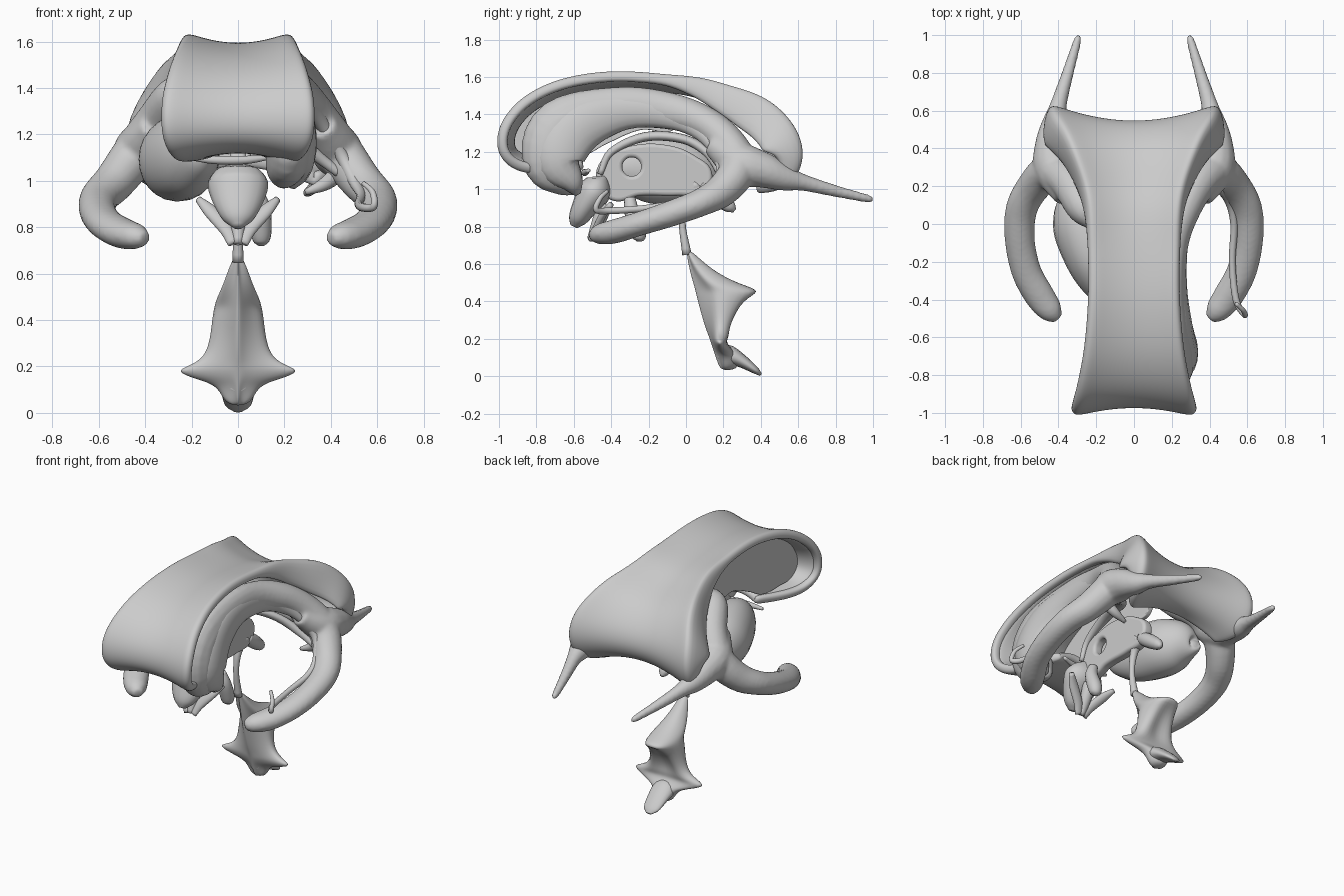
import bpy, bmesh, math
from mathutils import Vector

cube = bpy.data.objects.get("Cube")
if cube:
    bpy.data.objects.remove(cube, do_unlink=True)

grey = bpy.data.materials.new("soft grey")
grey.use_nodes = True
colour = (0.6, 0.6, 0.6, 1)
grey.diffuse_color = colour
grey.node_tree.nodes["Principled BSDF"].inputs["Base Color"].default_value = colour


def spline(rows, steps=5):
    """Smooth curve through rows of numbers."""
    rows = [Vector(r) for r in rows]
    padded = [rows[0] * 2 - rows[1]] + rows + [rows[-1] * 2 - rows[-2]]
    out = []
    for a, b, c, d in zip(padded, padded[1:], padded[2:], padded[3:]):
        for i in range(steps):
            t = i / steps
            out.append(b + (c - a) * (t / 2) + (a * 2 - b * 5 + c * 4 - d) * (t * t / 2)
                       + (b * 3 - a - c * 3 + d) * (t ** 3 / 2))
    return out + [rows[-1]]


def bridge(bm, rings):
    """Skin closed rings and cap both ends."""
    for lower, upper in zip(rings, rings[1:]):
        for i in range(len(lower)):
            j = (i + 1) % len(lower)
            bm.faces.new((lower[i], lower[j], upper[j], upper[i]))
    bm.faces.new(list(reversed(rings[0])))
    bm.faces.new(rings[-1])


def add_tube(bm, rows, ref=(1, 0, 0), sides=16, flip=1):
    """Elliptical tube; each row is x, y, z, radius along ref, other radius."""
    rows = spline([(r[0] * flip, *r[1:], *([r[3]] if len(r) == 4 else [])) for r in rows])
    centres = [Vector(r[:3]) for r in rows]
    rings = []
    for i, c in enumerate(centres):
        tangent = (centres[min(i + 1, len(rows) - 1)] - centres[max(i - 1, 0)]).normalized()
        side = Vector(ref)
        side = (side - tangent * side.dot(tangent)).normalized()
        other = tangent.cross(side)
        ra, rb = max(rows[i][3], 0.004), max(rows[i][4], 0.004)
        rings.append([bm.verts.new(c + side * ra * math.cos(a) + other * rb * math.sin(a))
                      for a in (math.tau * k / sides for k in range(sides))])
    bridge(bm, rings)


def finish(name, bm):
    bmesh.ops.recalc_face_normals(bm, faces=bm.faces)
    mesh = bpy.data.meshes.new(name)
    bm.to_mesh(mesh)
    bm.free()
    mesh.materials.append(grey)
    mesh.shade_smooth()
    obj = bpy.data.objects.new(name, mesh)
    bpy.context.collection.objects.link(obj)
    return obj


def tube(name, rows, **options):
    bm = bmesh.new()
    add_tube(bm, rows, **options)
    return finish(name, bm)


def subdivide(obj):
    obj.modifiers.new("round", "SUBSURF").levels = 2
    obj.modifiers["round"].render_levels = 2


def plate(name, loops, x, extrude, bevel):
    """Upright flat plate from closed y, z outlines; later outlines are holes."""
    curve = bpy.data.curves.new(name, "CURVE")
    curve.dimensions = "2D"
    curve.fill_mode = "BOTH"
    curve.extrude = extrude
    curve.bevel_depth = bevel
    for loop in loops:
        path = curve.splines.new("BEZIER")
        path.bezier_points.add(len(loop) - 1)
        path.use_cyclic_u = True
        for point, (y, z) in zip(path.bezier_points, loop):
            point.co = (y, z, 0)
            point.handle_left_type = point.handle_right_type = "AUTO"
    curve.materials.append(grey)
    obj = bpy.data.objects.new(name, curve)
    obj.location.x = x
    obj.rotation_euler = (math.pi / 2, 0, math.pi / 2)
    bpy.context.collection.objects.link(obj)


# Arched saddle sheet with turned-in side rims: y, z, half width along the centre line
arch = spline([(-.55, 1.165, .13), (-.74, 1.15, .22), (-.87, 1.16, .27), (-.94, 1.22, .305),
               (-.925, 1.33, .305), (-.82, 1.445, .275), (-.63, 1.53, .24), (-.35, 1.565, .22),
               (0, 1.53, .23), (.2, 1.465, .27), (.38, 1.385, .35), (.485, 1.28, .425),
               (.515, 1.18, .445), (.47, 1.105, .415), (.37, 1.09, .33)], 3)
columns = [-1, -.93, -.7, -.35, 0, .35, .7, .93, 1]
bm = bmesh.new()
grid = []
for i, (y, z, width) in enumerate(arch):
    step = arch[min(i + 1, len(arch) - 1)] - arch[max(i - 1, 0)]
    out = Vector((0, -step[1], step[0])).normalized()
    rear = max(0, min(1, (y + 0.1) / 0.45))
    lift = 0.045 + 0.05 * rear
    row = [Vector((v * width, y, z)) + out * lift * v * v for v in columns]
    flank = rear * min(1, max(0, z - 1.08) / 0.15)
    rim = out * (0.035 + 0.17 * flank)
    spread = Vector((0.025 * flank, 0, 0))
    row = [row[0] - rim - spread] + row + [row[-1] - rim + spread]
    grid.append([bm.verts.new(p) for p in row])
for low, high in zip(grid, grid[1:]):
    for k in range(len(low) - 1):
        bm.faces.new((low[k], low[k + 1], high[k + 1], high[k]))
sheet = finish("arched_bridge", bm)
solid = sheet.modifiers.new("thickness", "SOLIDIFY")
solid.thickness = 0.06
solid.offset = 0
subdivide(sheet)

# Thin partition filling the front of the arch
plate("partition", [[(-.56, 1.18), (-.74, 1.17), (-.87, 1.18), (-.93, 1.25), (-.9, 1.34), (-.81, 1.44),
                     (-.63, 1.53), (-.35, 1.56), (-.1, 1.53), (-.05, 1.34), (-.25, 1.32), (-.42, 1.25)]],
      -.17, .01, .005)

# Curved chambers: the left one has a front horn, the right one stops short
front_horn = [(.19, -.59, .98, .02), (.2, -.65, 1.04, .08, .09), (.22, -.72, 1.15, .1, .155),
              (.21, -.65, 1.32, .1, .175), (.2, -.35, 1.43, .075, .12), (.21, -.1, 1.42, .08, .1)]
stub = [(.2, -.02, 1.4, .03), (.22, .02, 1.39, .06)]
lower_horn = [(.27, .09, 1.36, .09), (.35, .22, 1.25, .095), (.44, .28, 1.12, .1), (.53, .2, 1.0, .09),
              (.595, .08, .93, .085, .075), (.605, -.08, .87, .08, .07), (.57, -.25, .815, .08, .065),
              (.5, -.38, .775, .08, .065), (.44, -.46, .76, .065, .055), (.4, -.5, .75, .03, .03)]
back_horn = [(.36, .14, 1.24, .06), (.42, .29, 1.14, .11), (.43, .42, 1.1, .095), (.42, .53, 1.06, .07),
             (.4, .63, 1.035, .045), (.35, .8, .99, .032), (.3, .97, .95, .022), (.29, 1.0, .945, .012)]
for name, start, flip in (("left_chamber", front_horn, 1), ("right_chamber", stub, -1)):
    bm = bmesh.new()
    add_tube(bm, start + lower_horn, flip=flip)
    add_tube(bm, back_horn, flip=flip)
    chamber = finish(name, bm)
    remesh = chamber.modifiers.new("blend", "REMESH")
    remesh.mode = "VOXEL"
    remesh.voxel_size = 0.012
    remesh.use_smooth_shade = True
    chamber.modifiers.new("soften", "SMOOTH").iterations = 6

# Tailed body hugging the left chamber, ending in a hook
tube("tailed_body", [(.23, -.58, .975, .02), (.25, -.61, 1.04, .06, .065), (.27, -.68, 1.16, .07, .13),
                     (.25, -.57, 1.33, .065, .135), (.23, -.32, 1.415, .05, .095), (.25, -.05, 1.39, .045, .075),
                     (.34, .12, 1.28, .035, .05), (.44, .19, 1.12, .03), (.5, .13, 1.0, .025),
                     (.53, 0, .94, .02), (.52, -.2, .9, .018), (.54, -.4, .885, .018),
                     (.585, -.48, .89, .016), (.58, -.46, .95, .013), (.54, -.42, .99, .01)])
# Slender inner arch and a short hook below it
tube("inner_arch", [(.04, -.46, 1.08, .015), (.04, -.4, 1.2, .02), (.05, -.22, 1.28, .035, .025),
                    (.1, -.02, 1.27, .04, .025), (.22, .11, 1.2, .035, .025), (.35, .18, 1.1, .025),
                    (.44, .2, 1.03, .02)])
tube("medial_hook", [(.46, .24, 1.06, .04), (.38, .26, .99, .03), (.29, .26, .95, .012)], ref=(0, 1, 0))
# Rounded mass on the right side
tube("rounded_mass", [(-.13, -.41, 1.13, .02), (-.16, -.36, 1.12, .08, .1), (-.21, -.22, 1.11, .135, .175),
                      (-.26, -.03, 1.095, .165, .185), (-.3, .1, 1.075, .13, .15),
                      (-.33, .18, 1.05, .06, .07), (-.33, .2, 1.05, .02)], sides=24)

# Thin middle plate with a round hole
outline = [(-.46, 1.05), (-.42, 1.16), (-.3, 1.21), (-.1, 1.215), (.04, 1.16), (.12, 1.08),
           (.08, 1.0), (-.05, .985), (-.25, .985), (-.39, .96)]
hole = [(-.29 + .07 * math.cos(k * math.pi / 4), 1.12 + .07 * math.sin(k * math.pi / 4)) for k in range(8)]
plate("middle_plate", [outline, hole], 0, .015, .02)

# Small parts beneath and behind the plate
tube("front_bulb", [(0, -.6, .8, .02), (0, -.58, .84, .07, .05), (0, -.54, .91, .11, .07),
                    (0, -.49, .99, .13, .09), (0, -.47, 1.05, .09, .06), (0, -.47, 1.07, .03)])
tube("cross_bar", [(-.21, -.52, 1.1, .01), (-.1, -.54, 1.09, .018), (.03, -.54, 1.09, .018),
                   (.13, -.52, 1.1, .01)], ref=(0, 0, 1))
for name, flip in (("left_prong", 1), ("right_prong", -1)):
    tube(name, [(.17, -.4, .92, .015), (.12, -.44, .87, .03, .02), (.05, -.48, .79, .03, .02),
                (.02, -.51, .73, .025, .015)], flip=flip)
tube("prong_stem", [(0, -.43, .92, .04), (0, -.47, .82, .035), (0, -.51, .73, .02)])
tube("hanging_lobe", [(.08, -.3, .95, .03), (.1, -.29, .88, .04), (.1, -.26, .79, .045),
                      (.1, -.25, .74, .035), (.1, -.25, .72, .012)])
tube("rear_knob", [(0, .08, 1.02, .04), (0, .15, .97, .045), (0, .23, .91, .035), (0, .26, .885, .012)])
tube("narrow_duct", [(0, .06, 1.03, .04), (0, 0, .95, .025), (0, -.02, .82, .018), (0, .005, .65, .025)])

# Tent shaped lower chamber: z, front y, half width, side y, rear y, hollow depth
tent = [(.68, -.01, .025, .005, .02, 0), (.56, .015, .07, .06, .15, 0), (.49, .035, .11, .14, .3, 0),
        (.455, .045, .12, .18, .44, .02), (.41, .055, .13, .17, .36, .08), (.28, .09, .145, .17, .28, .09),
        (.215, .115, .2, .17, .26, .05), (.185, .125, .32, .17, .23, .02), (.155, .135, .25, .18, .24, 0),
        (.125, .145, .12, .2, .27, 0), (.08, .16, .085, .21, .29, 0), (.03, .18, .05, .21, .27, 0)]
bm = bmesh.new()
rings = []
for z, front, width, side, rear, hollow in tent:
    half = [(.15, front + .02), (.5, front * .4 + side * .6), (1, side), (.6, side * .15 + rear * .85)]
    ring = [(0, front)] + half + [(0, rear - hollow)] + [(-x, y) for x, y in reversed(half)]
    rings.append([bm.verts.new((x * width, y, z)) for x, y in ring])
bridge(bm, rings)
subdivide(finish("tent_chamber", bm))
tube("tent_tail", [(0, .18, .13, .04), (0, .23, .115, .075, .05), (0, .3, .08, .07, .035),
                   (0, .37, .033, .055, .02), (0, .4, .008, .02, .008)])
